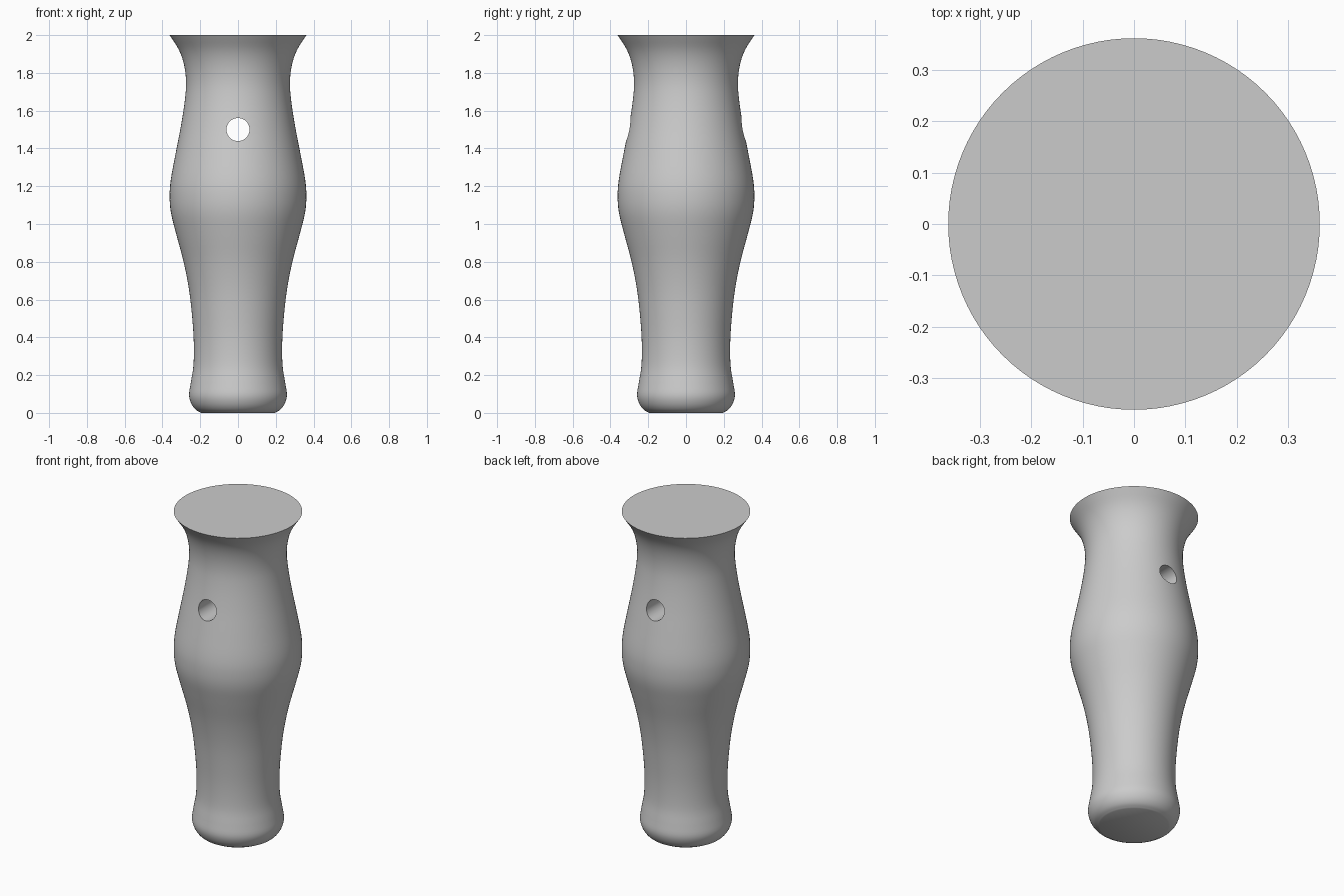
import bpy, bmesh, math
from mathutils import Vector

cube = bpy.data.objects.get("Cube")
if cube:
    bpy.data.objects.remove(cube, do_unlink=True)

SIDES = 96
STEPS = 4

# Plain grey material
grey = bpy.data.materials.new("plain_grey")
grey.use_nodes = True
colour = (0.6, 0.6, 0.6, 1)
grey.diffuse_color = colour
grey.node_tree.nodes["Principled BSDF"].inputs["Base Color"].default_value = colour


def smooth_path(points):
    """Catmull-Rom curve through (radius, height) points."""
    pts = [Vector(p) for p in points]
    pts = [2 * pts[0] - pts[1]] + pts + [2 * pts[-1] - pts[-2]]
    path = []
    for a, b, c, d in zip(pts, pts[1:], pts[2:], pts[3:]):
        for i in range(STEPS):
            t = i / STEPS
            path.append(0.5 * (2 * b + (c - a) * t + (2 * a - 5 * b + 4 * c - d) * t ** 2
                               + (3 * b - a - 3 * c + d) * t ** 3))
    return path + [pts[-2]]


def revolve(name, path):
    """Closed solid of revolution about z, capped at both ends."""
    bm = bmesh.new()
    rings = []
    for r, z in path:
        rings.append([bm.verts.new((r * math.cos(math.tau * i / SIDES),
                                    r * math.sin(math.tau * i / SIDES), z))
                      for i in range(SIDES)])
    for low, high in zip(rings, rings[1:]):
        for i in range(SIDES):
            j = (i + 1) % SIDES
            bm.faces.new((low[i], low[j], high[j], high[i]))
    bm.faces.new(rings[0][::-1])
    bm.faces.new(rings[-1])
    mesh = bpy.data.meshes.new(name)
    bm.to_mesh(mesh)
    bm.free()
    mesh.materials.append(grey)
    obj = bpy.data.objects.new(name, mesh)
    bpy.context.collection.objects.link(obj)
    return obj


# Handle body: rounded foot, slim waist, swollen grip, flared top
profile = [(0.195, 0), (0.225, 0.018), (0.248, 0.05), (0.259, 0.095), (0.25, 0.16),
           (0.236, 0.25), (0.234, 0.37), (0.242, 0.5), (0.259, 0.65), (0.288, 0.8),
           (0.328, 0.95), (0.355, 1.06), (0.362, 1.15), (0.355, 1.24), (0.329, 1.38),
           (0.302, 1.52), (0.282, 1.65), (0.275, 1.75), (0.285, 1.84),
           (0.312, 1.92), (0.362, 2)]
handle = revolve("handle", smooth_path(profile))

# Lanyard hole drilled front to back
bpy.ops.mesh.primitive_cylinder_add(vertices=48, radius=0.061, depth=1,
                                    location=(0, 0, 1.5), rotation=(math.pi / 2, 0, 0))
drill = bpy.context.object
drill.name = "hole_cutter"
drill.data.materials.append(grey)
cut = handle.modifiers.new("lanyard_hole", "BOOLEAN")
cut.operation = "DIFFERENCE"
cut.solver = "EXACT"
cut.object = drill
bpy.ops.object.select_all(action="DESELECT")
handle.select_set(True)
bpy.context.view_layer.objects.active = handle
bpy.ops.object.modifier_apply(modifier=cut.name)
bpy.data.objects.remove(drill, do_unlink=True)

bpy.ops.object.shade_smooth_by_angle(angle=math.radians(35))
